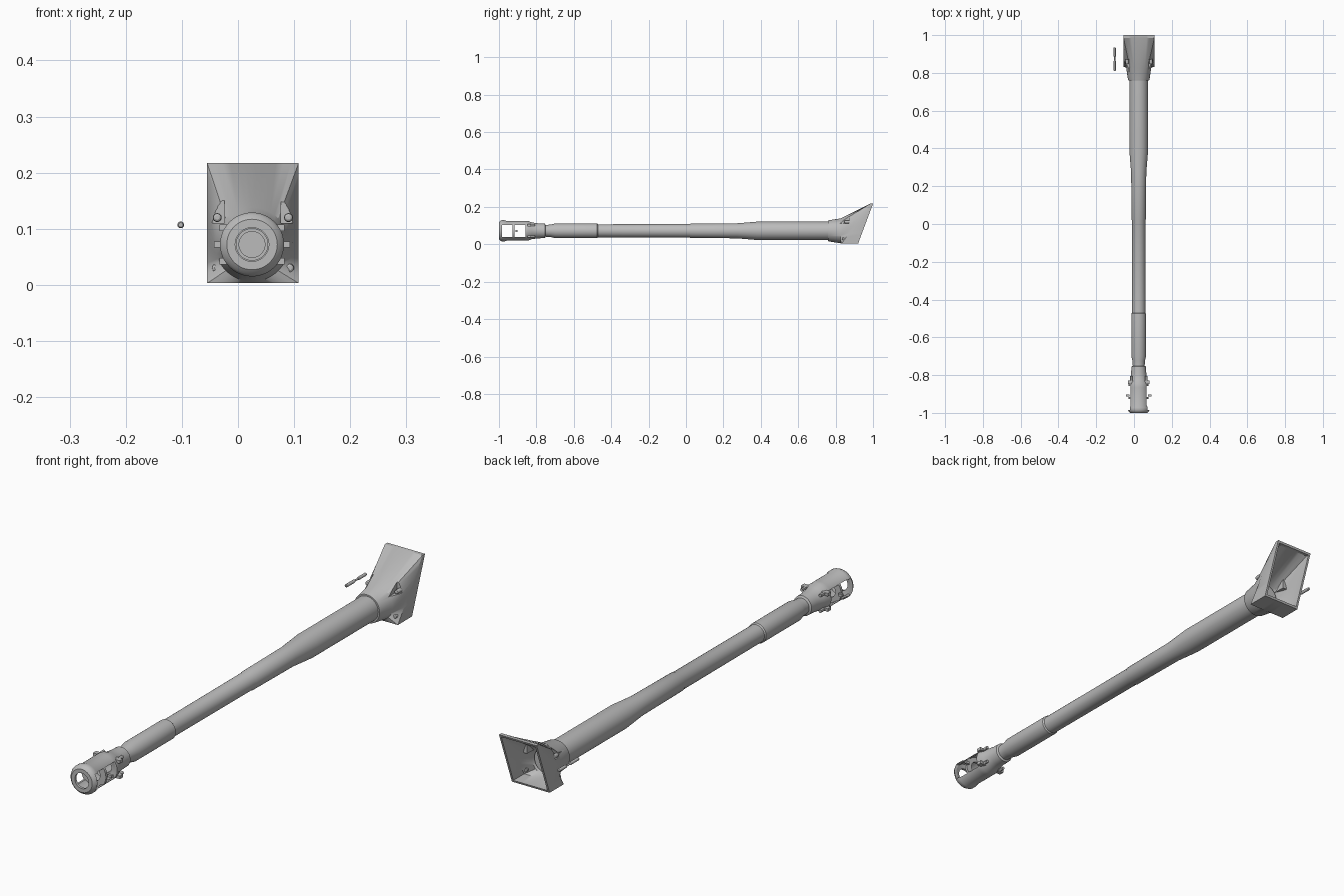
import bpy, bmesh, math
from mathutils import Vector

if "Cube" in bpy.data.objects:
    bpy.data.objects.remove(bpy.data.objects["Cube"])

AX, AZ = 0.025, 0.072          # barrel axis
N = 48
metal = bpy.data.materials.new("bare grey metal")
metal.diffuse_color = (0.5, 0.5, 0.5, 1)
metal.use_nodes = True
metal.node_tree.nodes["Principled BSDF"].inputs["Base Color"].default_value = metal.diffuse_color


def finish(name, bm, smooth=True):
    bmesh.ops.recalc_face_normals(bm, faces=bm.faces)
    me = bpy.data.meshes.new(name)
    bm.to_mesh(me)
    bm.free()
    ob = bpy.data.objects.new(name, me)
    bpy.context.collection.objects.link(ob)
    me.materials.append(metal)
    if smooth:
        shade(ob)
    return ob


def shade(ob):
    bpy.ops.object.select_all(action='DESELECT')
    ob.select_set(True)
    bpy.context.view_layer.objects.active = ob
    bpy.ops.object.shade_smooth_by_angle(angle=math.radians(30))


def loft(name, rings, closed=False, smooth=True):
    """Skin a series of equal-length rings, capped unless closed on itself."""
    bm = bmesh.new()
    vs = [[bm.verts.new(p) for p in r] for r in rings]
    pairs = list(zip(vs, vs[1:])) + ([(vs[-1], vs[0])] if closed else [])
    for a, b in pairs:
        n = len(a)
        for i in range(n):
            bm.faces.new((a[i], a[(i + 1) % n], b[(i + 1) % n], b[i]))
    if not closed:
        bm.faces.new(vs[0])
        bm.faces.new(vs[-1])
    return finish(name, bm, smooth)


def circle(y, r, x=AX, z=AZ, n=N):
    # starts at the lower left diagonal so it matches the rectangle rings
    return [Vector((x + r * math.cos(a), y, z + r * math.sin(a)))
            for a in (math.radians(225) + 2 * math.pi * i / n for i in range(n))]


def turned(name, profile, closed=False, x=AX, z=AZ, n=N):
    return loft(name, [circle(y, r, x, z, n) for y, r in profile], closed)


def box(name, lo, hi):
    bm = bmesh.new()
    bmesh.ops.create_cube(bm, size=1)
    lo, hi = Vector(lo), Vector(hi)
    for v in bm.verts:
        v.co = Vector([lo[i] + (v.co[i] + 0.5) * (hi[i] - lo[i]) for i in range(3)])
    return finish(name, bm, False)


def cut(ob, cutters):
    for c in cutters:
        m = ob.modifiers.new("cut", 'BOOLEAN')
        m.operation, m.object, m.solver = 'DIFFERENCE', c, 'EXACT'
        bpy.context.view_layer.objects.active = ob
        bpy.ops.object.modifier_apply(modifier=m.name)
        bpy.data.objects.remove(c)
    shade(ob)


def slant_rect(inset, y_low, y_high):
    """Rectangular ring leaning back with height; equal points on each side."""
    x0, x1, z0, z1 = -0.055 + inset, 0.108 - inset, 0.003 + inset, 0.217 - inset
    c = [(x0, z0), (x1, z0), (x1, z1), (x0, z1)]
    pts = []
    for k in range(4):
        a, b = Vector(c[k]), Vector(c[(k + 1) % 4])
        for i in range(N // 4):
            p = a.lerp(b, i / (N // 4))
            t = (p.y - 0.003) / 0.214
            pts.append(Vector((p.x, y_low + (y_high - y_low) * t, p.y)))
    return pts


# Barrel with stepped outside and blind bore
turned("barrel", [(-0.60, 0.023), (-0.85, 0.023), (-0.85, 0.031), (-0.76, 0.031),
                  (-0.725, 0.033), (-0.70, 0.039), (-0.475, 0.039), (-0.47, 0.035),
                  (0.02, 0.036), (0.025, 0.038), (0.27, 0.040), (0.38, 0.049),
                  (0.83, 0.049)])

# Mantlet: round collar flaring into a slanted open box
mantlet = loft("mantlet", [circle(0.76, 0.055), circle(0.765, 0.057), circle(0.825, 0.066),
                           slant_rect(0, 0.832, 0.985), slant_rect(0, 0.92, 1.0)])
hollow = loft("hollow", [circle(0.80, 0.050), circle(0.835, 0.057),
                         slant_rect(0.008, 0.85, 0.99), slant_rect(0.008, 0.94, 1.02)])
mirror = lambda x: 0.053 - x


def pocket(g):
    return [box("pocket", (min(a, b), 0.78, 0.11 - g), (max(a, b), 0.872 + g, 0.15 + g))
            for a, b in ((-0.065, -0.024 + g), (mirror(-0.065), mirror(-0.024 + g)))]


cut(hollow, pocket(0.005))
cut(mantlet, [hollow] + pocket(0))

# Bolt heads on the mantlet corners
for side, f in (("left", lambda x: x), ("right", mirror)):
    turned(side + "_upper_bolt", [(0.846, 0.004), (0.848, 0.007), (0.854, 0.008), (0.875, 0.008)],
           x=f(-0.037), z=0.12, n=16)
    turned(side + "_lower_bolt", [(0.834, 0.004), (0.836, 0.007), (0.842, 0.008), (0.86, 0.008)],
           x=f(-0.039), z=0.030, n=16)

# Muzzle brake shell, hollow, with two windows on each side
brake = turned("muzzle_brake", [
    (-1.0, 0.030), (-1.0, 0.045), (-0.993, 0.053), (-0.985, 0.057), (-0.972, 0.057),
    (-0.960, 0.053), (-0.865, 0.053), (-0.845, 0.053), (-0.825, 0.045), (-0.79, 0.040),
    (-0.755, 0.039), (-0.75, 0.030), (-0.852, 0.030), (-0.857, 0.047),
    (-0.985, 0.047), (-0.99, 0.030)], closed=True)
cut(brake, [box("window", (-0.1, a, 0.040), (0.15, b, 0.104))
            for a, b in ((-0.985, -0.927), (-0.917, -0.857))])

# Baffle dividing the windows, and its side pins
turned("brake_baffle", [(-0.927, 0.028), (-0.927, 0.050), (-0.917, 0.050), (-0.917, 0.028)],
       closed=True)
for s in (-1, 1):
    x = AX + s * 0.059
    box("baffle_pin", (x - 0.009, -0.912, AZ - 0.005), (x + 0.009, -0.902, AZ + 0.005))

# Clamp lugs behind the brake, each with a small bolt
for sx in (-1, 1):
    for sz in (-1, 1):
        x, z = AX + sx * 0.044, AZ + sz * 0.030
        box("clamp_lug", (x - 0.014, -0.848, z - 0.006), (x + 0.014, -0.828, z + 0.006))
        turned("clamp_bolt", [(-0.83, 0.006), (-0.806, 0.006)],
               x=AX + sx * 0.040, z=AZ + sz * 0.031, n=12)

# Loose pin beside the mantlet
turned("side_pin", [(0.81, 0.004), (0.813, 0.006), (0.862, 0.006), (0.866, 0.0035),
                    (0.885, 0.0035), (0.889, 0.006), (0.932, 0.006), (0.935, 0.004)],
       x=-0.102, z=0.107, n=16)
